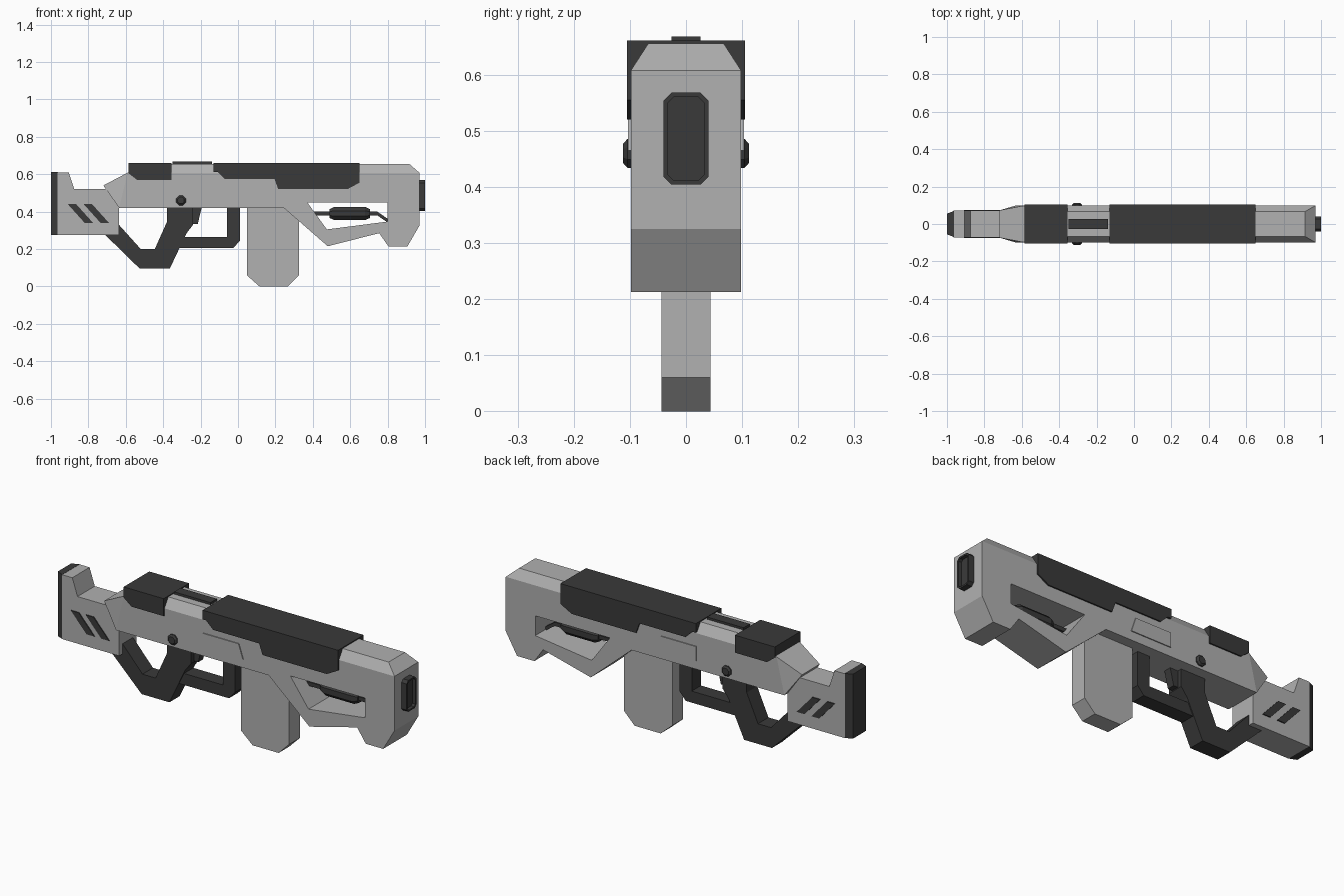
import bpy, bmesh, math
from mathutils import Vector

if "Cube" in bpy.data.objects:
    bpy.data.objects.remove(bpy.data.objects["Cube"])


def material(name, v):
    m = bpy.data.materials.new(name)
    m.diffuse_color = (v, v, v, 1)
    m.use_nodes = True
    m.node_tree.nodes["Principled BSDF"].inputs["Base Color"].default_value = m.diffuse_color
    return m


LIGHT = material("light grey", 0.44)
DARK = material("dark grey", 0.042)


def loft(name, rings, mat):
    """Skin a list of equal-length point rings and cap both ends."""
    bm = bmesh.new()
    vs = [[bm.verts.new(p) for p in r] for r in rings]
    n = len(vs[0])
    for a, b in zip(vs, vs[1:]):
        for i in range(n):
            j = (i + 1) % n
            bm.faces.new((a[i], a[j], b[j], b[i]))
    bm.faces.new(vs[0])
    bm.faces.new(vs[-1])
    bmesh.ops.recalc_face_normals(bm, faces=bm.faces)
    me = bpy.data.meshes.new(name)
    bm.to_mesh(me)
    bm.free()
    me.materials.append(mat)
    ob = bpy.data.objects.new(name, me)
    bpy.context.collection.objects.link(ob)
    return ob


def prism(name, pts, y0, y1, mat):
    """Side profile (x, z) extruded from y0 to y1."""
    return loft(name, [[(x, y, z) for x, z in pts] for y in (y0, y1)], mat)


def slab(name, pts, half, mat):
    return prism(name, pts, -half, half, mat)


def octagon(r):
    return [(r * math.cos(a), r * math.sin(a))
            for a in (math.pi / 8 + k * math.pi / 4 for k in range(8))]


def clip(bm, a, b, c, outward):
    """Slice off everything beyond the plane through a, b, c and cap it."""
    a, b, c = Vector(a), Vector(b), Vector(c)
    n = (b - a).cross(c - a).normalized()
    if n.dot(Vector(outward)) < 0:
        n = -n
    res = bmesh.ops.bisect_plane(bm, geom=bm.verts[:] + bm.edges[:] + bm.faces[:],
                                 plane_co=a, plane_no=n, dist=1e-5, clear_outer=True)
    bmesh.ops.holes_fill(bm, edges=[e for e in bm.edges if e.is_boundary], sides=0)


# Main body: profile, chamfered top edges and tapered rear corners
W = 0.098
body = slab("main_body", [
    (-0.72, 0.54), (-0.635, 0.42), (0.245, 0.42), (0.48, 0.215), (0.755, 0.285),
    (0.805, 0.213), (0.905, 0.213), (0.97, 0.325), (0.97, 0.608), (0.915, 0.656),
    (-0.50, 0.656)], W, LIGHT)
bm = bmesh.new()
bm.from_mesh(body.data)
for s in (-1, 1):
    clip(bm, (0, s * W, 0.608), (1, s * W, 0.608), (0, s * 0.067, 0.656), (0, s, 1))
    clip(bm, (-0.59, s * W, 0.608), (-0.635, s * W, 0.42), (-0.72, s * 0.073, 0.54), (-1, s, 0))
bmesh.ops.recalc_face_normals(bm, faces=bm.faces)
bm.to_mesh(body.data)
bm.free()

# Window through the fore end
cutter = slab("window_cutter", [(0.37, 0.45), (0.80, 0.45), (0.80, 0.347), (0.475, 0.305)], 0.2, LIGHT)
cutter.hide_render = True
mod = body.modifiers.new("window", 'BOOLEAN')
mod.operation = 'DIFFERENCE'
mod.solver = 'EXACT'
mod.object = cutter
bpy.context.view_layer.update()
baked = bpy.data.meshes.new_from_object(body.evaluated_get(bpy.context.evaluated_depsgraph_get()))
body.modifiers.clear()
body.data = baked
bpy.data.objects.remove(cutter)

# Rod and sleeve inside the window
loft("window_rod", [[(x, y, z + d) for y, d in ((-.015, -.01), (.015, -.01), (.015, .01), (-.015, .01))]
                    for x, z in ((0.38, 0.39), (0.745, 0.39), (0.81, 0.345))], DARK)
loft("rod_sleeve", [[(x, y, 0.39 + z) for y, z in octagon(r)]
                    for x, r in ((0.49, 0.026), (0.515, 0.038), (0.68, 0.038), (0.705, 0.026))], DARK)

# Top covers and the strip between them
slab("rear_cover", [(-0.585, 0.661), (-0.355, 0.661), (-0.355, 0.57), (-0.54, 0.57), (-0.585, 0.605)],
     0.105, DARK)
slab("front_cover", [
    (-0.13, 0.661), (0.65, 0.661), (0.65, 0.555), (0.585, 0.52), (0.215, 0.52),
    (0.195, 0.575), (-0.07, 0.575), (-0.11, 0.613), (-0.13, 0.613)], 0.105, DARK)
slab("top_strip", [(-0.35, 0.645), (-0.14, 0.645), (-0.14, 0.668), (-0.35, 0.668)], 0.026, DARK)

# Side panels and stock slots, on both sides
for s, side in ((-1, "front"), (1, "back")):
    prism(side + "_panel", [(-0.13, 0.465), (0.10, 0.465), (0.075, 0.54), (-0.13, 0.54)],
          s * 0.096, s * 0.103, LIGHT)
    for i in range(2):
        x = -0.91 + i * 0.085
        prism(f"{side}_slot_{i + 1}", [(x, 0.44), (x + 0.045, 0.44), (x + 0.135, 0.34), (x + 0.09, 0.34)],
              s * 0.068, s * 0.076, DARK)

# Cross pin with bevelled ends
loft("cross_pin", [[(-0.305 + x, y, 0.46 + z) for x, z in octagon(r)]
                   for y, r in ((-.112, .019), (-.104, .028), (.104, .028), (.112, .019))], DARK)


# Muzzle plate with a recessed centre
def muzzle_ring(x, w, h, c):
    return [(x, y, 0.486 + z) for y, z in (
        (w, h - c), (w - c, h), (c - w, h), (-w, h - c), (-w, c - h), (c - w, -h), (w - c, -h), (w, c - h))]


loft("muzzle", [muzzle_ring(0.96, 0.04, 0.082, 0.014), muzzle_ring(1.0, 0.04, 0.082, 0.014),
                muzzle_ring(1.0, 0.032, 0.074, 0.010), muzzle_ring(0.982, 0.032, 0.074, 0.010)], DARK)

# Magazine
slab("magazine", [(0.047, 0.44), (0.047, 0.06), (0.115, 0), (0.265, 0), (0.325, 0.06), (0.325, 0.37),
                  (0.25, 0.44)], 0.044, LIGHT)

# Shoulder stock and its butt pad
slab("stock", [(-0.965, 0.275), (-0.635, 0.275), (-0.635, 0.46), (-0.69, 0.52), (-0.875, 0.52),
               (-0.905, 0.61), (-0.965, 0.61)], 0.071, LIGHT)
loft("butt_pad", [[(x, -w, 0.275), (x, w, 0.275), (x, w, 0.611), (x, -w, 0.611)]
                  for x, w in ((-0.963, 0.07), (-1.0, 0.055))], DARK)

# Grip, trigger and trigger guard
slab("grip", [
    (-0.74, 0.305), (-0.525, 0.095), (-0.365, 0.095), (-0.275, 0.285), (-0.24, 0.33), (-0.24, 0.44),
    (-0.38, 0.44), (-0.38, 0.345), (-0.445, 0.20), (-0.52, 0.20), (-0.70, 0.40)], 0.043, DARK)
slab("trigger", [(-0.25, 0.44), (-0.19, 0.44), (-0.215, 0.335), (-0.245, 0.335)], 0.02, DARK)
slab("trigger_guard", [
    (-0.32, 0.205), (-0.025, 0.205), (0.01, 0.245), (0.01, 0.44), (-0.06, 0.44),
    (-0.06, 0.265), (-0.32, 0.265)], 0.038, DARK)
